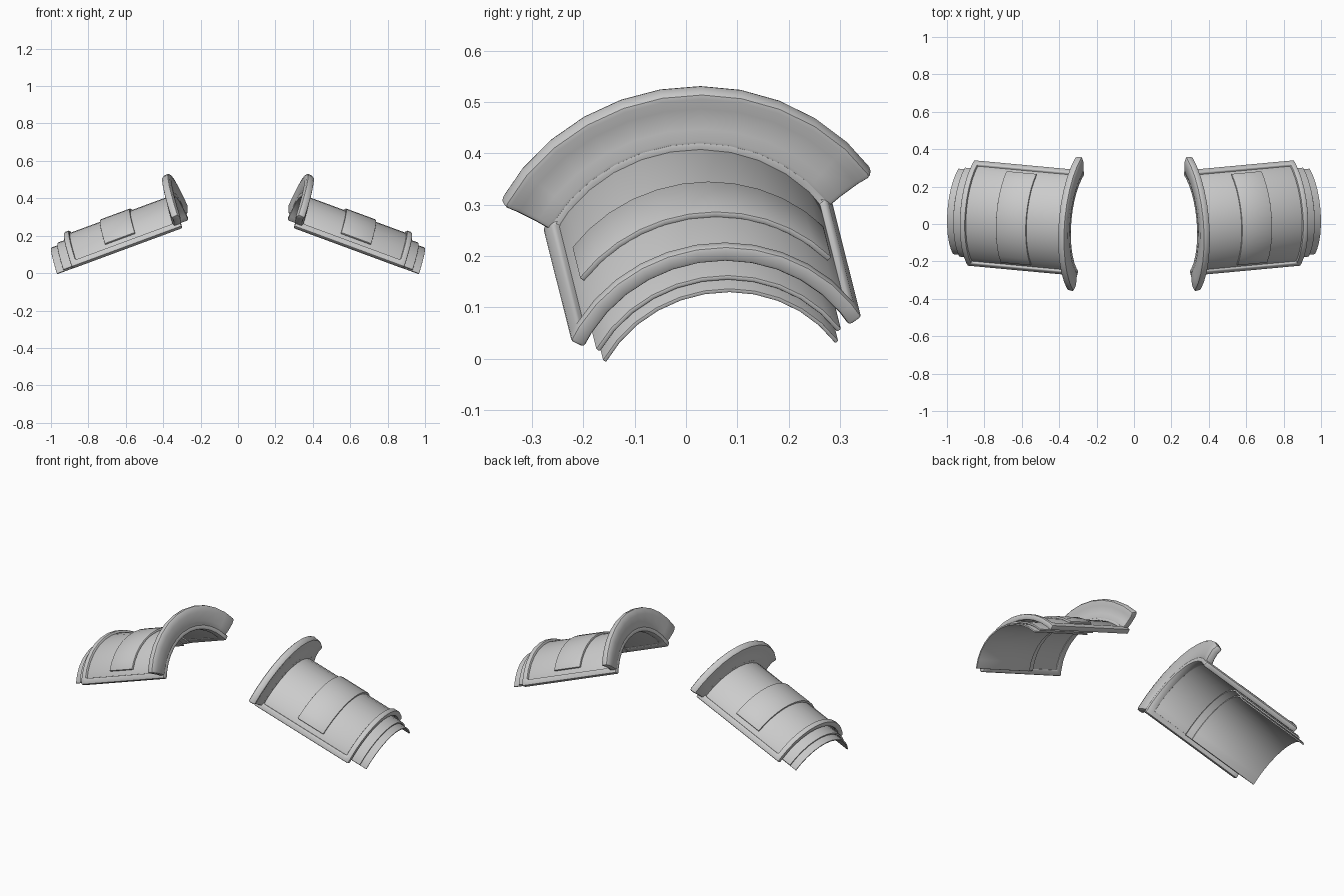
import bpy
import bmesh
from math import radians, sin, cos
from mathutils import Matrix, Vector

cube = bpy.data.objects.get("Cube")
if cube:
    bpy.data.objects.remove(cube)

# Single grey metal colour
metal = bpy.data.materials.new("grey_metal")
metal.use_nodes = True
grey = (0.6, 0.6, 0.6, 1)
metal.diffuse_color = grey
metal.node_tree.nodes["Principled BSDF"].inputs["Base Color"].default_value = grey

# Shoulder axis: slopes down and outward, slightly turned and rolled
PLACE = (Matrix.Translation((0.242, 0.014, 0.126))
         @ Matrix.Rotation(radians(5.3), 4, 'Z')
         @ Matrix.Rotation(radians(20.2), 4, 'Y')
         @ Matrix.Rotation(radians(5), 4, 'X'))


def spread(half, segments=11):
    """Evenly spaced arch angles in degrees."""
    return [-half + 2 * half * i / segments for i in range(segments + 1)]


def arch(name, profile, angles, thick, bevel, hollow=False):
    """Sweep a (length, radius) profile over the arch; hollow keeps only the border."""
    bm = bmesh.new()
    rows = []
    for a in angles:
        t = radians(a)
        rows.append([bm.verts.new(PLACE @ Vector((u, r * sin(t), r * cos(t))))
                     for u, r in profile])
    n, m = len(rows) - 1, len(profile) - 1
    for i in range(n):
        for j in range(m):
            if hollow and 0 < i < n - 1 and 0 < j < m - 1:
                continue
            bm.faces.new((rows[i][j], rows[i][j + 1],
                          rows[i + 1][j + 1], rows[i + 1][j]))
    loose = [v for v in bm.verts if not v.link_faces]
    bmesh.ops.delete(bm, geom=loose, context='VERTS')
    mesh = bpy.data.meshes.new(name)
    bm.to_mesh(mesh)
    bm.free()
    mesh.materials.append(metal)
    obj = bpy.data.objects.new(name, mesh)
    bpy.context.collection.objects.link(obj)

    solid = obj.modifiers.new("thickness", 'SOLIDIFY')
    solid.thickness = thick
    solid.offset = -1
    solid.use_even_offset = True
    edge = obj.modifiers.new("soft_edge", 'BEVEL')
    edge.width = bevel
    edge.segments = 2
    edge.limit_method = 'ANGLE'
    edge.angle_limit = radians(40)
    obj.modifiers.new("pair", 'MIRROR').use_mirror_merge = False

    bpy.ops.object.select_all(action='DESELECT')
    obj.select_set(True)
    bpy.context.view_layer.objects.active = obj
    bpy.ops.object.convert(target='MESH')
    bpy.ops.object.shade_smooth_by_angle(angle=radians(32))
    return obj


def plate(name, start, end, radius, half, thick, bevel):
    return arch(name, [(start, radius), (end, radius)], spread(half), thick, bevel)


# Main curved plate and its raised centre band
plate("main_plate", 0.0, 0.6, 0.311, 60, 0.012, 0.002)
plate("centre_band", 0.238, 0.41, 0.322, 50, 0.012, 0.003)

# Raised border around the main plate
arch("border_frame", [(u, 0.325) for u in (-0.012, 0.03, 0.585, 0.617)],
     [-61.6] + spread(55.5) + [61.6], 0.031, 0.007, hollow=True)

# Two stepped lower plates sliding out from under the main plate
plate("upper_slide_plate", 0.24, 0.668, 0.285, 57.5, 0.01, 0.003)
plate("lower_slide_plate", 0.28, 0.708, 0.272, 58, 0.008, 0.002)

# Flared collar at the neck side
arch("neck_collar", [(-0.008, 0.305), (-0.02, 0.34), (-0.028, 0.39), (-0.022, 0.428)],
     spread(58.8), 0.042, 0.011)
